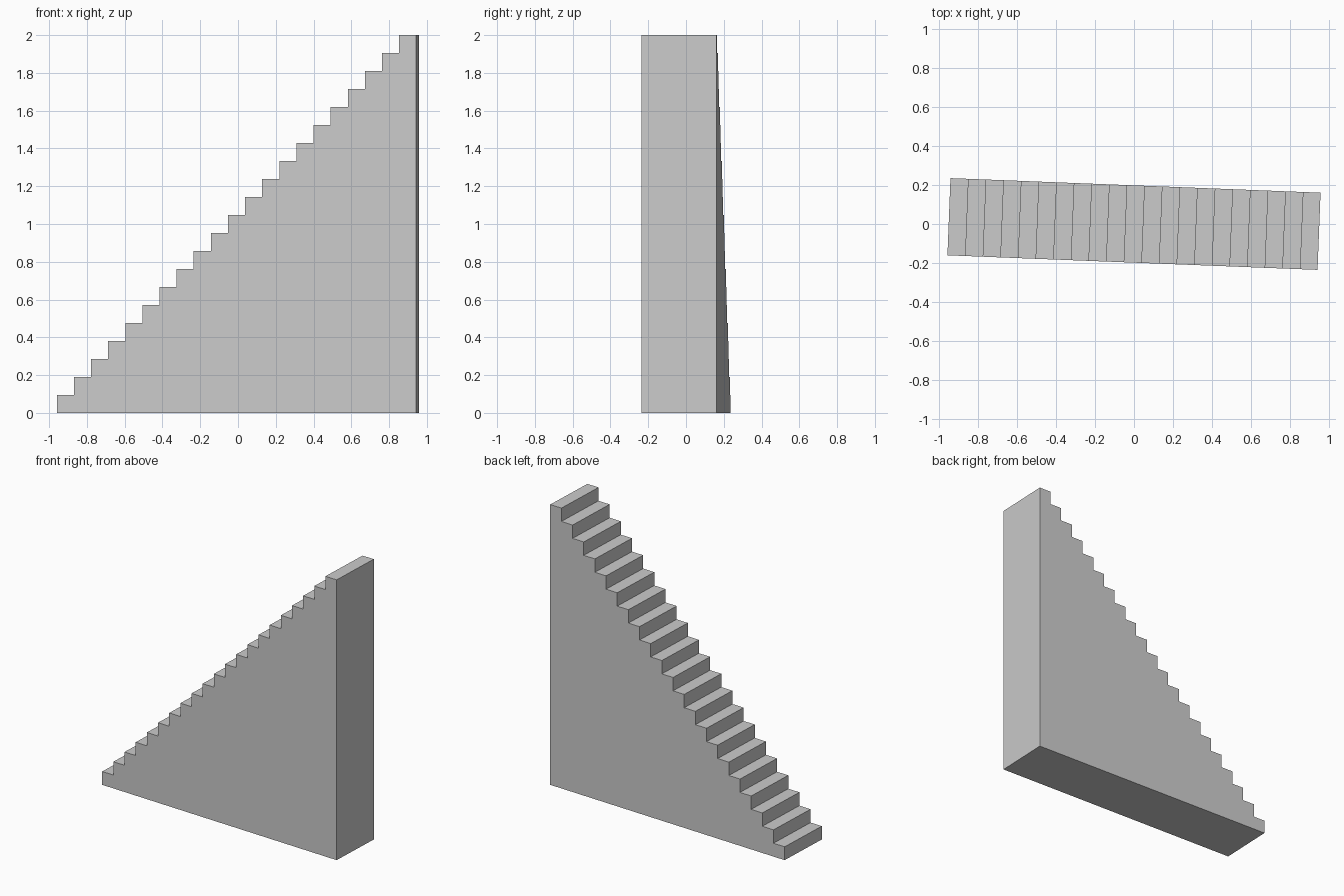
import bpy, bmesh, math

if "Cube" in bpy.data.objects:
    bpy.data.objects.remove(bpy.data.objects["Cube"])

STEPS = 21
LENGTH, WIDTH, HEIGHT = 1.904, 0.397, 2.0
run, rise = LENGTH / STEPS, HEIGHT / STEPS

# Stepped side profile (x, z), from the low front corner to the tall end
profile = [(-LENGTH / 2, 0)]
for i in range(STEPS):
    x = -LENGTH / 2 + i * run
    z = (i + 1) * rise
    profile += [(x, z), (x + run, z)]
profile.append((LENGTH / 2, 0))

# Solid staircase: profile extruded across its width
bm = bmesh.new()
side = bm.faces.new([bm.verts.new((x, -WIDTH / 2, z)) for x, z in profile])
new = bmesh.ops.extrude_face_region(bm, geom=[side])["geom"]
bmesh.ops.translate(bm, vec=(0, WIDTH, 0),
                    verts=[v for v in new if isinstance(v, bmesh.types.BMVert)])
bmesh.ops.recalc_face_normals(bm, faces=bm.faces)

mesh = bpy.data.meshes.new("staircase")
bm.to_mesh(mesh)
bm.free()
stairs = bpy.data.objects.new("staircase", mesh)
bpy.context.collection.objects.link(stairs)

# Slight turn about the vertical axis
stairs.rotation_euler.z = math.radians(-2.25)
